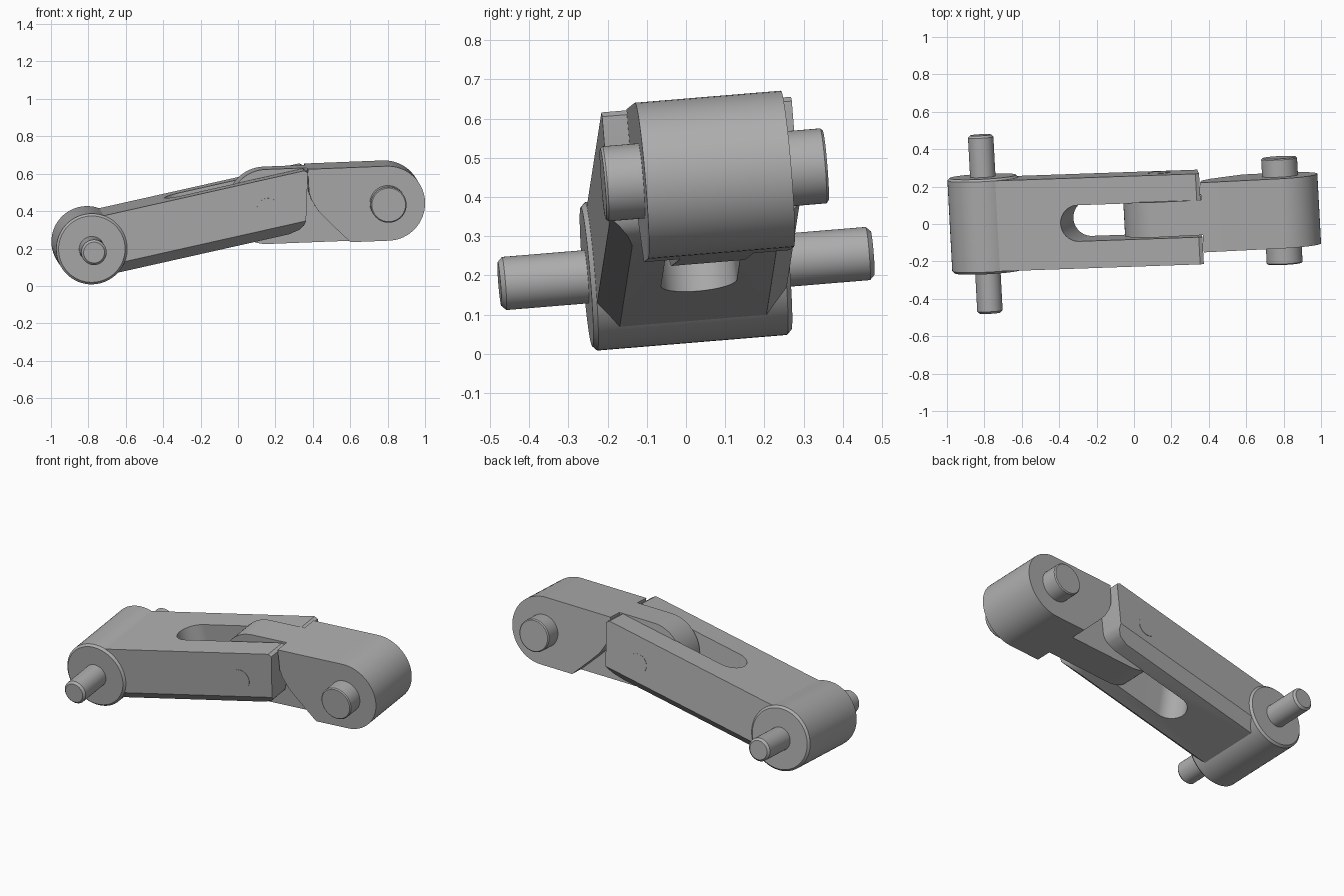
import bpy
import bmesh
import math
from mathutils import Matrix, Vector

if "Cube" in bpy.data.objects:
    bpy.data.objects.remove(bpy.data.objects["Cube"], do_unlink=True)

# Single metal colour
metal = bpy.data.materials.new("grey metal")
metal.use_nodes = True
GREY = (0.42, 0.42, 0.42, 1)
metal.diffuse_color = GREY
metal.node_tree.nodes["Principled BSDF"].inputs["Base Color"].default_value = GREY

AXIS = Vector((-0.053, 0.995, 0.082)).normalized()


def frame(origin, along):
    """Local frame: y is the pin axis, x runs along the link."""
    x = Vector(along)
    x = (x - AXIS * x.dot(AXIS)).normalized()
    m = Matrix((x, AXIS, x.cross(AXIS))).transposed().to_4x4()
    return Matrix.Translation(origin) @ m


def finish(bm, name, world):
    bmesh.ops.recalc_face_normals(bm, faces=bm.faces)
    mesh = bpy.data.meshes.new(name)
    bm.to_mesh(mesh)
    bm.free()
    mesh.materials.append(metal)
    ob = bpy.data.objects.new(name, mesh)
    bpy.context.collection.objects.link(ob)
    ob.matrix_world = world
    return ob


def prism(name, profile, low, high, world, place=lambda u, v, w: (u, w, v)):
    """Extrude a profile between two depths; place maps it to local axes."""
    bm = bmesh.new()
    ends = [[bm.verts.new(place(u, v, w)) for u, v in profile] for w in (low, high)]
    for ring in ends:
        bm.faces.new(ring)
    n = len(profile)
    for i in range(n):
        j = (i + 1) % n
        bm.faces.new((ends[0][i], ends[0][j], ends[1][j], ends[1][i]))
    return finish(bm, name, world)


def cylinder(name, radius, half, world, u=0.0, chamfer=0.0):
    """Cylinder along the pin axis with chamfered rims."""
    bm = bmesh.new()
    bmesh.ops.create_cone(bm, cap_ends=True, segments=64, radius1=radius,
                          radius2=radius, depth=2 * half,
                          matrix=Matrix.Translation((u, 0, 0)) @ Matrix.Rotation(math.pi / 2, 4, "X"))
    if chamfer:
        rims = [e for e in bm.edges if any(len(f.verts) > 4 for f in e.link_faces)]
        bmesh.ops.bevel(bm, geom=rims, offset=chamfer, segments=1, affect="EDGES")
    return finish(bm, name, world)


def arc(cx, radius, start, end, steps=32):
    angles = [math.radians(start + (end - start) * i / steps) for i in range(steps + 1)]
    return [(cx + radius * math.cos(a), radius * math.sin(a)) for a in angles]


def stadium(u0, u1, radius):
    return arc(u0, radius, 90, 270) + arc(u1, radius, -90, 90)


def boolean(target, cutter, operation):
    cutter.hide_render = True
    mod = target.modifiers.new("cut", "BOOLEAN")
    mod.operation, mod.solver, mod.object = operation, "EXACT", cutter
    bpy.context.view_layer.update()
    bpy.context.view_layer.objects.active = target
    bpy.ops.object.modifier_apply(modifier=mod.name)
    bpy.data.objects.remove(cutter, do_unlink=True)


# Fork arm: chamfered bar, trimmed to a slanted end with a rounded lower corner
arm = frame((-0.795, 0, 0.2175), (0.974, 0.04, 0.219))
W, H, C = 0.243, 0.16, 0.055
section = [(-W, H), (W, H), (W, C - H), (W - C, -H), (C - W, -H), (-W, C - H)]
fork = prism("fork_arm", section, 0, 1.4, arm, lambda u, v, w: (w, u, v))
side = [(-0.1, 0.3), (1.16, 0.3), (1.2, H), (1.217, 0.145), (1.152, -0.105),
        (1.138, -0.128), (1.11, -0.147), (1.05, -H), (1.0, -0.3), (-0.1, -0.3)]
boolean(fork, prism("end_trim", side, -0.4, 0.4, arm), "INTERSECT")
slot = stadium(0.545, 1.6, 0.097)
boolean(fork, prism("slot_cutter", slot, -0.4, 0.4, arm, lambda u, v, w: (u, v, w)), "DIFFERENCE")

# Fork end boss and pins
boss = cylinder("fork_boss", 0.19, 0.255, arm, chamfer=0.012)
fork_pin = cylinder("fork_pin", 0.068, 0.478, arm, chamfer=0.012)
pivot_pin = cylinder("pivot_pin", 0.06, 0.245, arm, u=0.967)

# Tongue link: full-width rounded bar with both sides cut back around the fork
link = frame((0.147, 0.04, 0.431), (0.643, 0.04, 0.026))
REACH, R = 0.645, 0.2
tongue = prism("tongue_link", stadium(0, REACH, R), -0.187, 0.187, link)
relief = [(-0.4, 0.3), (0.222, 0.3), (0.226, 0.075), (0.24, 0.03), (0.275, -0.03),
          (0.33, -0.09), (0.45, -0.212), (0.5, -0.3), (-0.4, -0.3)]
for s in (-1, 1):
    low, high = sorted((s * 0.094, s * 0.4))
    boolean(tongue, prism("relief_cutter", relief, low, high, link), "DIFFERENCE")
link_pin = cylinder("link_pin", 0.096, 0.285, link, u=REACH, chamfer=0.006)

# Smooth round faces, keep corners crisp
for ob in (fork, boss, fork_pin, pivot_pin, tongue, link_pin):
    bpy.ops.object.select_all(action="DESELECT")
    ob.select_set(True)
    bpy.context.view_layer.objects.active = ob
    bpy.ops.object.shade_smooth_by_angle(angle=math.radians(25))
